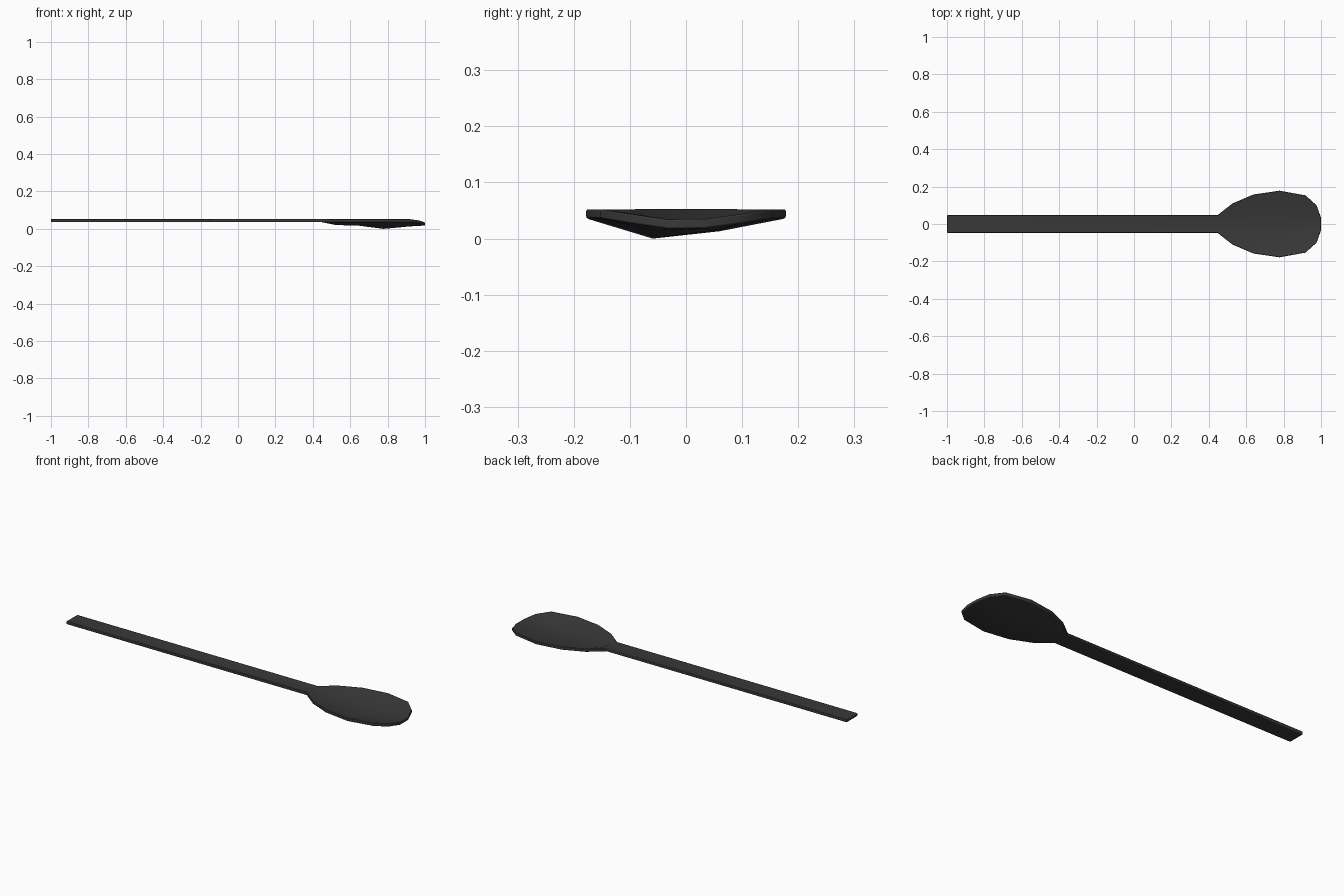
import bpy
import bmesh
import math

cube = bpy.data.objects.get("Cube")
if cube:
    bpy.data.objects.remove(cube)

THICK = 0.017
RIM = 0.053

# Cross-sections: x at edge, x at middle, half width, edge z, front trough z, back trough z
sections = [
    (-1.0, -1.0, 0.047, RIM, RIM, RIM),
    (0.446, 0.446, 0.047, RIM, RIM, RIM),
    (0.527, 0.527, 0.11, RIM, 0.037, 0.037),
    (0.639, 0.639, 0.158, RIM, 0.035, 0.035),
    (0.778, 0.778, 0.178, RIM, 0.017, 0.03),
    (0.917, 0.917, 0.153, RIM, 0.03, 0.032),
    (0.976, 1.0, 0.1, 0.044, 0.035, 0.035),
]

# Dark plastic
dark = bpy.data.materials.new("dark_grey")
dark.use_nodes = True
color = (0.04, 0.04, 0.04, 1)
dark.diffuse_color = color
dark.node_tree.nodes["Principled BSDF"].inputs["Base Color"].default_value = color

# Upper surface of handle and bowl, skinned across the sections
bm = bmesh.new()
rows = []
for x_edge, x_mid, half, z_edge, z_front, z_back in sections:
    rows.append([bm.verts.new(p) for p in (
        (x_edge, -half, z_edge),
        (x_mid, -half / 3, z_front),
        (x_mid, half / 3, z_back),
        (x_edge, half, z_edge),
    )])
for a, b in zip(rows, rows[1:]):
    for i in range(3):
        bm.faces.new((a[i], b[i], b[i + 1], a[i + 1]))

# Thicken straight down
extruded = bmesh.ops.extrude_face_region(bm, geom=bm.faces[:])
lower = [g for g in extruded["geom"] if isinstance(g, bmesh.types.BMVert)]
bmesh.ops.translate(bm, verts=lower, vec=(0, 0, -THICK))
bmesh.ops.recalc_face_normals(bm, faces=bm.faces[:])

mesh = bpy.data.meshes.new("spoon")
bm.to_mesh(mesh)
bm.free()
mesh.materials.append(dark)
spoon = bpy.data.objects.new("spoon", mesh)
bpy.context.collection.objects.link(spoon)

# Softened rim
bpy.context.view_layer.objects.active = spoon
spoon.select_set(True)
bpy.ops.object.shade_smooth_by_angle(angle=math.radians(40))
bevel = spoon.modifiers.new("rim_rounding", 'BEVEL')
bevel.width = 0.004
bevel.segments = 2
bevel.limit_method = 'ANGLE'
bevel.angle_limit = math.radians(50)
bevel.harden_normals = True
